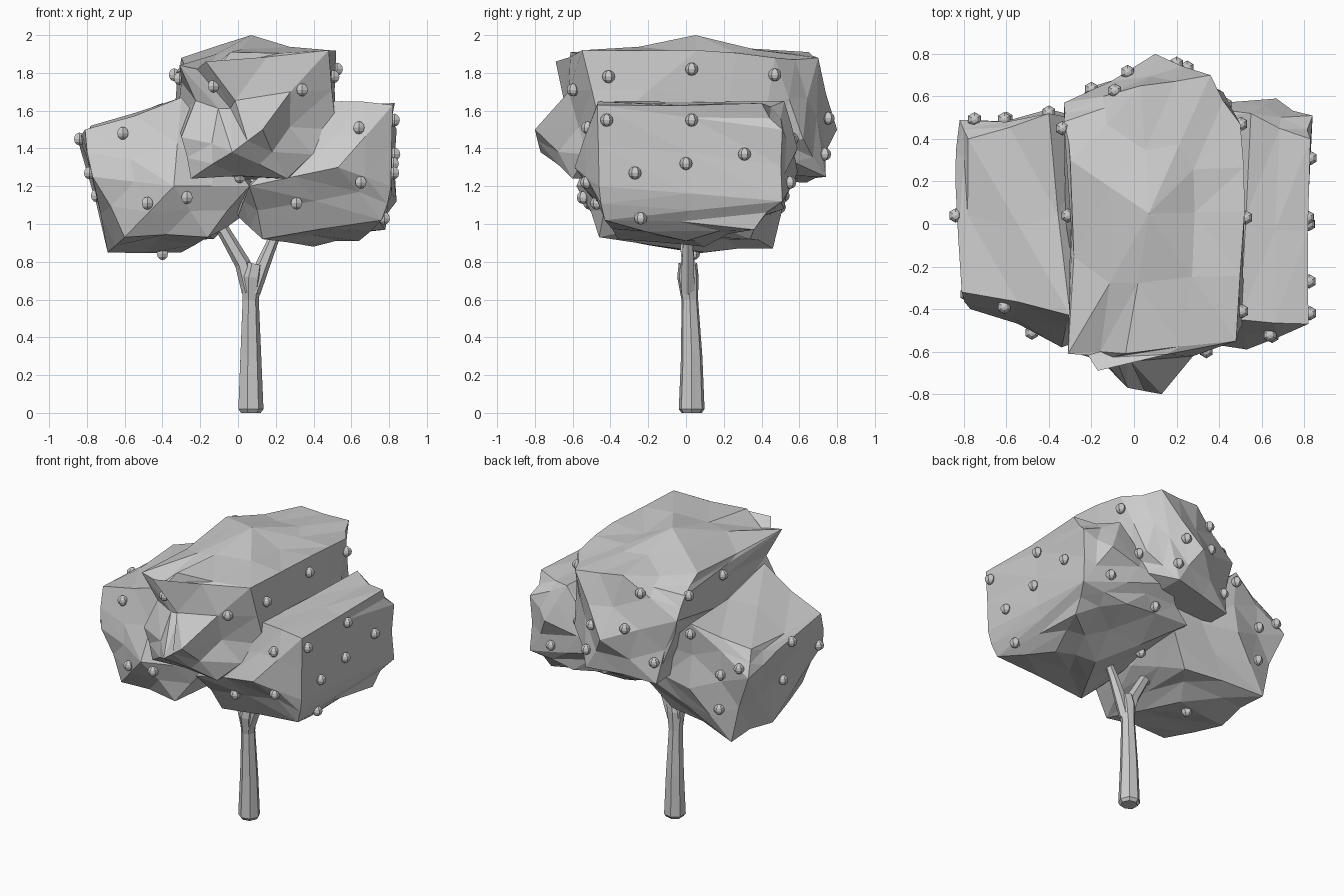
import bpy
import bmesh
import math
import random
from mathutils import Vector
from mathutils.bvhtree import BVHTree

random.seed(7)
default_cube = bpy.data.objects.get("Cube")
if default_cube:
    bpy.data.objects.remove(default_cube, do_unlink=True)

grey = bpy.data.materials.new("plain_grey")
grey.use_nodes = True
grey.diffuse_color = (0.6, 0.6, 0.6, 1)
grey.node_tree.nodes["Principled BSDF"].inputs["Base Color"].default_value = grey.diffuse_color


def add_mesh_object(name, bm):
    """Turn a bmesh into a flat shaded object in the scene."""
    bmesh.ops.recalc_face_normals(bm, faces=bm.faces)
    mesh = bpy.data.meshes.new(name)
    bm.to_mesh(mesh)
    bm.free()
    mesh.materials.append(grey)
    obj = bpy.data.objects.new(name, mesh)
    bpy.context.collection.objects.link(obj)
    return obj


def foliage_clump(name, corners, inward, outward, dents=()):
    """Faceted clump: hull of the corners, split once, roughened and dented between them."""
    bm = bmesh.new()
    for corner in corners:
        bm.verts.new(corner)
    bmesh.ops.convex_hull(bm, input=bm.verts)
    loose = [v for v in bm.verts if not v.link_faces]
    bmesh.ops.delete(bm, geom=loose, context="VERTS")
    bmesh.ops.triangulate(bm, faces=bm.faces)
    bmesh.ops.subdivide_edges(bm, edges=bm.edges, cuts=1, use_grid_fill=True)
    bmesh.ops.triangulate(bm, faces=bm.faces)
    bmesh.ops.recalc_face_normals(bm, faces=bm.faces)
    bm.normal_update()
    fixed = [Vector(c) for c in corners]
    normals = [v.normal.copy() for v in bm.verts]
    for vert, normal in zip(bm.verts, normals):
        if min((vert.co - c).length for c in fixed) < .001:
            continue
        shift = random.uniform(-inward, outward)
        for centre, reach, depth in dents:
            distance = (vert.co - Vector(centre)).length
            shift -= depth * max(0, 1 - (distance / reach) ** 2)
        vert.co += normal * shift
    surface = BVHTree.FromBMesh(bm)
    add_mesh_object(name, bm)
    return surface


def tapered_limb(name, path, sides=7):
    """Faceted tube through (x, y, z, radius) stations."""
    bm = bmesh.new()
    points = [Vector(p[:3]) for p in path]
    rings = []
    for i, point in enumerate(points):
        along = points[min(i + 1, len(points) - 1)] - points[max(i - 1, 0)]
        turn = Vector((0, 0, 1)).rotation_difference(along)
        ring = []
        for k in range(sides):
            angle = math.tau * k / sides
            spoke = Vector((math.cos(angle), math.sin(angle), 0)) * path[i][3]
            ring.append(bm.verts.new(point + turn @ spoke))
        rings.append(ring)
    for low, high in zip(rings, rings[1:]):
        for k in range(sides):
            n = (k + 1) % sides
            bm.faces.new((low[k], low[n], high[n], high[k]))
    bm.faces.new(rings[0])
    bm.faces.new(rings[-1])
    return add_mesh_object(name, bm)


# Trunk with its fork
tapered_limb("trunk", [(.065, .03, 0, .055), (.065, .03, .02, .07), (.065, .03, .3, .058),
                       (.065, .02, .6, .045), (.07, .01, .72, .058), (.085, .01, .79, .05)])
tapered_limb("right_branch", [(.06, .01, .64, .04), (.025, .01, .79, .042),
                              (-.08, 0, .97, .035), (-.19, 0, 1.02, .02)], 6)
tapered_limb("left_branch", [(.08, .01, .64, .04), (.13, .01, .78, .038),
                             (.18, .01, .9, .03), (.24, .01, 1.02, .022)], 6)
tapered_limb("small_twig", [(-.07, 0, .95, .028), (-.09, .02, 1.03, .02),
                            (-.02, .04, 1.08, .014)], 5)

# Three overlapping foliage clumps
top_clump = foliage_clump("top_foliage", [
    (-.17, -.69, 1.86), (-.31, -.61, 1.84), (-.04, -.61, 1.91), (.48, -.55, 1.92),
    (-.3, -.6, 1.46), (.13, -.8, 1.5), (-.03, -.77, 1.38), (-.25, -.58, 1.24),
    (.26, -.6, 1.24), (.52, -.45, 1.5), (-.3, .3, 1.88), (-.33, .48, 1.8),
    (-.33, .57, 1.66), (.07, .05, 2), (.03, .65, 1.91), (.36, .7, 1.88),
    (.52, .06, 1.92), (.5, .47, 1.88), (.1, .8, 1.5), (-.28, .55, 1.45),
    (.42, .62, 1.45), (.25, .74, 1.25), (-.22, .64, 1.22), (.51, .4, 1.4)], .035, .01,
    [((-.15, -.68, 1.66), .27, .14), ((.3, -.69, 1.55), .22, .08),
     ((.3, -.08, 1.95), .25, .05)])
right_clump = foliage_clump("right_foliage", [
    (-.81, -.32, 1.5), (-.78, .4, 1.52), (-.82, .49, 1.36), (-.3, -.43, 1.67),
    (-.4, .52, 1.64), (-.77, -.4, 1.25), (-.84, .2, 1.45), (-.34, -.58, 1.2),
    (-.67, .46, .87), (-.69, .04, .85), (-.6, -.42, .93), (-.16, -.46, .93),
    (-.13, .34, .92), (-.3, .1, .85), (.02, 0, 1.04), (.06, -.42, 1.2),
    (.1, .46, 1.2), (-.4, .54, 1.2)], .035, .01)
left_clump = foliage_clump("left_foliage", [
    (.82, -.47, 1.63), (.83, .4, 1.64), (.84, .51, 1.5), (.5, -.45, 1.65),
    (.55, .52, 1.65), (.53, -.59, 1.3), (.06, -.55, 1.2), (.81, -.46, 1.2),
    (.84, .51, 1.12), (.67, .59, 1.4), (.2, .6, 1.3), (.78, .36, .97),
    (.4, .1, .88), (.64, 0, .91), (.13, -.36, .92), (0, -.3, 1.04),
    (.76, -.43, 1.02), (-.03, .48, 1.14), (.5, .52, 1.08)], .03, .01)
clumps = (top_clump, right_clump, left_clump)

# One small round fruit, shared by every copy
fruit_bm = bmesh.new()
bmesh.ops.create_uvsphere(fruit_bm, u_segments=6, v_segments=6, radius=.034)
first_fruit = add_mesh_object("fruit", fruit_bm)
fruit_mesh = first_fruit.data
bpy.data.objects.remove(first_fruit, do_unlink=True)


def hang_fruits(side, axis, sign, spots):
    """Drop fruits straight onto the foliage from one side of the tree."""
    for number, spot in enumerate(spots):
        start = list(spot)
        start.insert(axis, 3 * sign)
        ray = Vector((0, 0, 0))
        ray[axis] = -sign
        hits = [c.ray_cast(Vector(start), ray) for c in clumps]
        hits = [h for h in hits if h[0] is not None]
        if hits:
            nearest = min(hits, key=lambda h: h[3])
            fruit = bpy.data.objects.new(f"{side}_fruit_{number}", fruit_mesh)
            fruit.location = nearest[0] - ray * .01
            bpy.context.collection.objects.link(fruit)


hang_fruits("front", 1, -1, [
    (-.61, 1.48), (-.48, 1.11), (-.27, 1.14), (.01, 1.25), (.31, 1.11),
    (.65, 1.22), (.64, 1.51), (.34, 1.71), (-.13, 1.73)])
hang_fruits("left", 0, 1, [
    (-.41, 1.78), (.03, 1.82), (.47, 1.79), (-.42, 1.55), (.03, 1.55),
    (-.27, 1.27), (0, 1.32), (.31, 1.37), (-.24, 1.03)])
hang_fruits("back", 1, 1, [
    (-.03, 1.58), (.2, 1.56), (.25, 1.37), (-.09, 1.81), (.65, 1.22), (.43, 1.45),
    (.26, 1.15), (-.2, 1.36), (-.4, 1.57), (-.75, 1.41), (-.61, 1.33), (-.6, 1.09)])
hang_fruits("right", 0, -1, [
    (.04, 1.45), (.01, 1.15), (-.33, 1.27), (.04, 1.77), (.45, 1.79)])
hang_fruits("under", 2, -1, [(-.4, .04), (.07, .15)])
